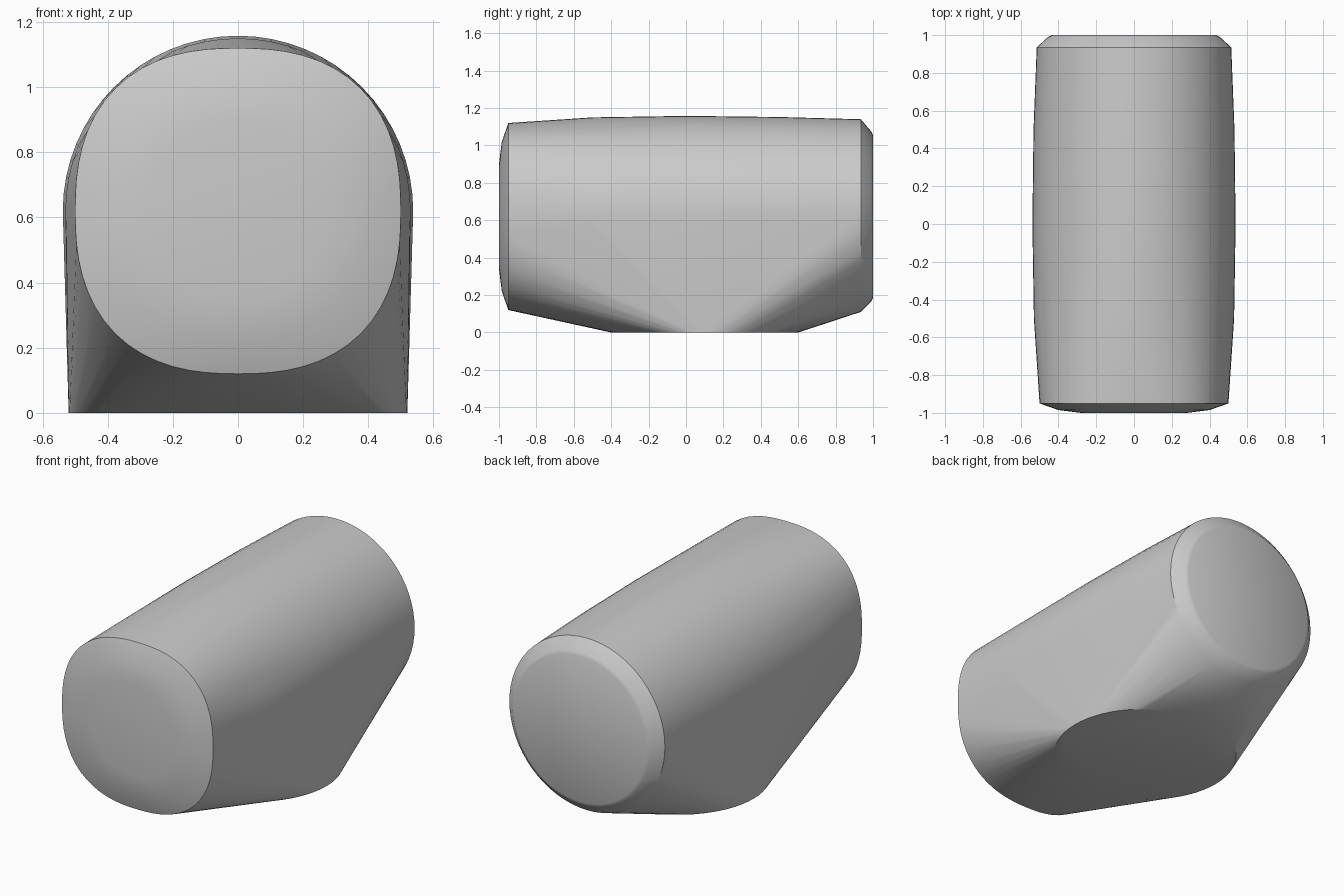
import bpy
import bmesh
from math import cos, sin, pi

cube = bpy.data.objects.get("Cube")
if cube:
    bpy.data.objects.remove(cube, do_unlink=True)

SEGMENTS = 64


def ring(radius, power=2.0):
    """Superellipse outline; power 2 is a circle, higher is squarer."""
    for i in range(SEGMENTS):
        a = 2 * pi * i / SEGMENTS
        c, s = cos(a), sin(a)
        scale = radius / (abs(c) ** power + abs(s) ** power) ** (1 / power)
        yield c * scale, s * scale


# Plain grey material
grey = bpy.data.materials.new("plain_grey")
grey.use_nodes = True
colour = (0.6, 0.6, 0.6, 1)
grey.diffuse_color = colour
grey.node_tree.nodes["Principled BSDF"].inputs["Base Color"].default_value = colour

bm = bmesh.new()

# Cross-sections along the barrel: y, centre height, radius, squareness
sections = [
    (-1.0, 0.62, 0.28, 2.1),     # domed front
    (-0.985, 0.62, 0.40, 2.2),
    (-0.95, 0.62, 0.50, 2.45),   # front rim
    (-0.5, 0.62, 0.53, 2.0),     # bulging middle
    (0.0, 0.62, 0.538, 2.0),
    (0.5, 0.62, 0.532, 2.0),
    (0.935, 0.625, 0.515, 2.0),  # back rim and bevel
    (0.99, 0.62, 0.455, 2.0),
    (1.0, 0.62, 0.435, 2.0),
]
for y, height, radius, power in sections:
    for x, z in ring(radius, power):
        bm.verts.new((x, y, height + z))

# Round flat foot
for x, y in ring(1.0):
    bm.verts.new((x * 0.52, 0.1 + y * 0.5, 0))

# Stretch one convex skin over the barrel sections and the foot
hull = bmesh.ops.convex_hull(bm, input=bm.verts[:])
loose = {g for g in hull["geom_interior"] + hull["geom_unused"]
         if isinstance(g, bmesh.types.BMVert)}
bmesh.ops.delete(bm, geom=list(loose), context="VERTS")
bmesh.ops.dissolve_limit(bm, angle_limit=0.003, verts=bm.verts[:], edges=bm.edges[:])
bmesh.ops.recalc_face_normals(bm, faces=bm.faces[:])

mesh = bpy.data.meshes.new("body")
bm.to_mesh(mesh)
bm.free()
mesh.materials.append(grey)
body = bpy.data.objects.new("body", mesh)
bpy.context.collection.objects.link(body)

# Smooth surface with crisp rims
bpy.ops.object.select_all(action="DESELECT")
body.select_set(True)
bpy.context.view_layer.objects.active = body
bpy.ops.object.shade_smooth_by_angle(angle=pi / 6)
